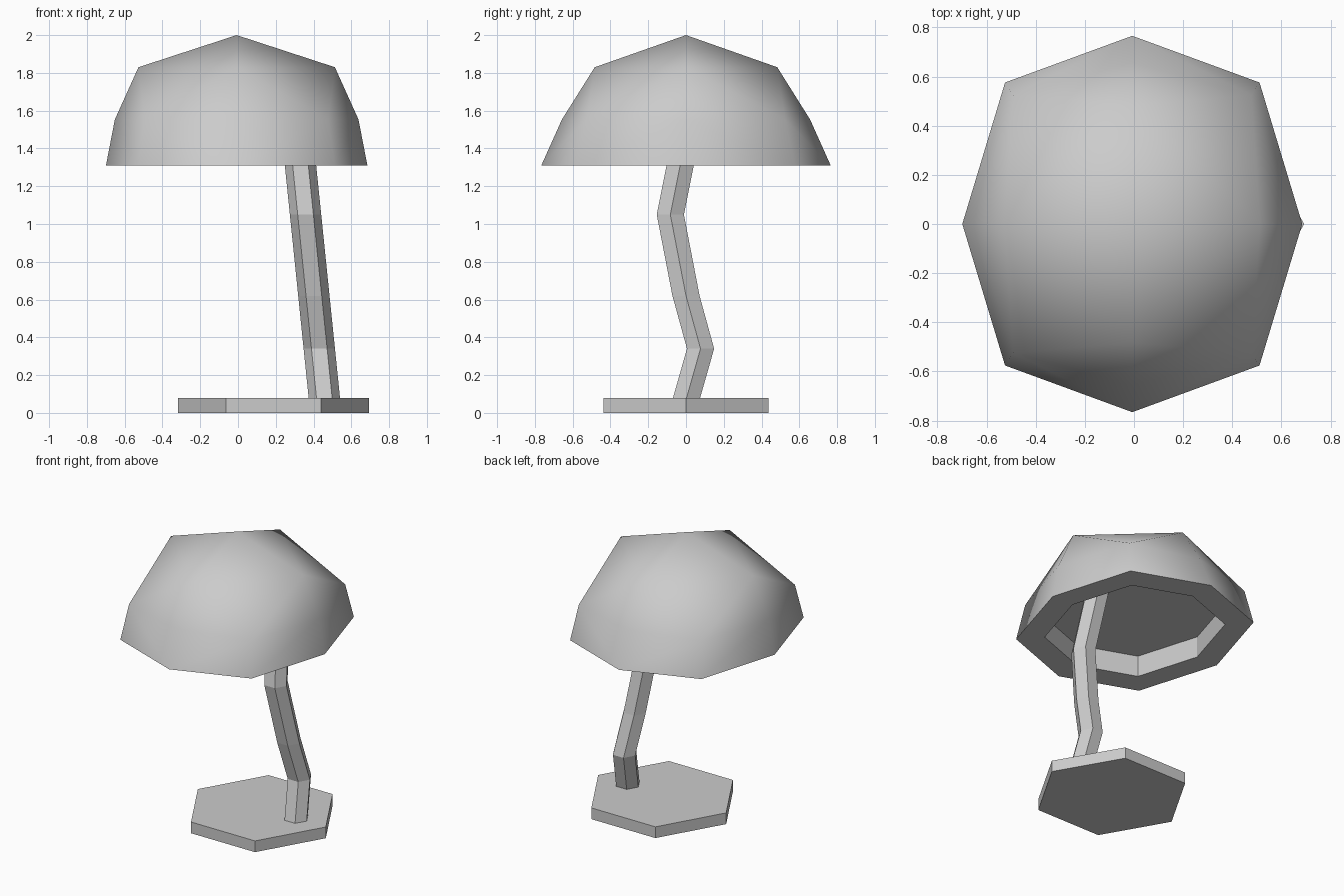
import bpy, bmesh
from math import cos, sin, pi

if "Cube" in bpy.data.objects:
    bpy.data.objects.remove(bpy.data.objects["Cube"])


def finish(bm, name):
    bmesh.ops.recalc_face_normals(bm, faces=bm.faces[:])
    me = bpy.data.meshes.new(name)
    bm.to_mesh(me)
    bm.free()
    ob = bpy.data.objects.new(name, me)
    bpy.context.collection.objects.link(ob)
    return ob


def hex_sweep(name, path, radius):
    """Horizontal hexagon sections stacked along a path, capped at both ends."""
    bm = bmesh.new()
    rings = [[bm.verts.new((x + radius * cos(i * pi / 3), y + radius * sin(i * pi / 3), z))
              for i in range(6)] for x, y, z in path]
    for a, b in zip(rings, rings[1:]):
        for i in range(6):
            j = (i + 1) % 6
            bm.faces.new((a[i], a[j], b[j], b[i]))
    bm.faces.new(rings[0][::-1])
    bm.faces.new(rings[-1])
    return finish(bm, name)


# Base slab
hex_sweep("base", [(0.188, 0, 0), (0.188, 0, 0.08)], 0.505)

# Bent stem, leaning left and winding in y
stem_yz = [(0.003, 0.08), (0.077, 0.34), (0.0, 0.62), (-0.083, 1.05), (0.0, 1.465)]
hex_sweep("stem", [(0.457 - 0.1025 * (z - 0.08), y, z) for y, z in stem_yz], 0.083)

# Shade: faceted dome from an apex, a four-point crown and two eight-point rings
CX, RIM_Z = -0.007, 1.31
bm = bmesh.new()


def ring(z, ax, ay, corner=None):
    pts = [(ax, 0), (-ax, 0), (0, ay), (0, -ay)]
    if corner:
        pts += [(sx * corner[0], sy * corner[1]) for sx in (-1, 1) for sy in (-1, 1)]
    for x, y in pts:
        bm.verts.new((CX + x, y, z))


bm.verts.new((CX, 0, 2.0))
ring(1.83, 0.52, 0.483)
ring(1.553, 0.645, 0.657, (0.485, 0.525))
ring(RIM_Z, 0.692, 0.766, (0.518, 0.576))
bmesh.ops.convex_hull(bm, input=bm.verts[:])
bmesh.ops.recalc_face_normals(bm, faces=bm.faces[:])
for f in bm.faces:
    f.smooth = True

# Underside: flat rim and shallow recess
under = [f for f in bm.faces if all(abs(v.co.z - RIM_Z) < 1e-4 for v in f.verts)]
floor = bmesh.ops.dissolve_faces(bm, faces=under)["region"][0]
floor.smooth = False
for e in floor.edges:
    e.smooth = False
for scale, lift in ((0.76, 0), (1, 0.15)):
    floor = bmesh.ops.extrude_discrete_faces(bm, faces=[floor])["faces"][0]
    for v in floor.verts:
        v.co.x = CX + (v.co.x - CX) * scale
        v.co.y *= scale
        v.co.z += lift
    floor.smooth = False
    for e in floor.edges:
        for f in e.link_faces:
            f.smooth = False
finish(bm, "shade")
